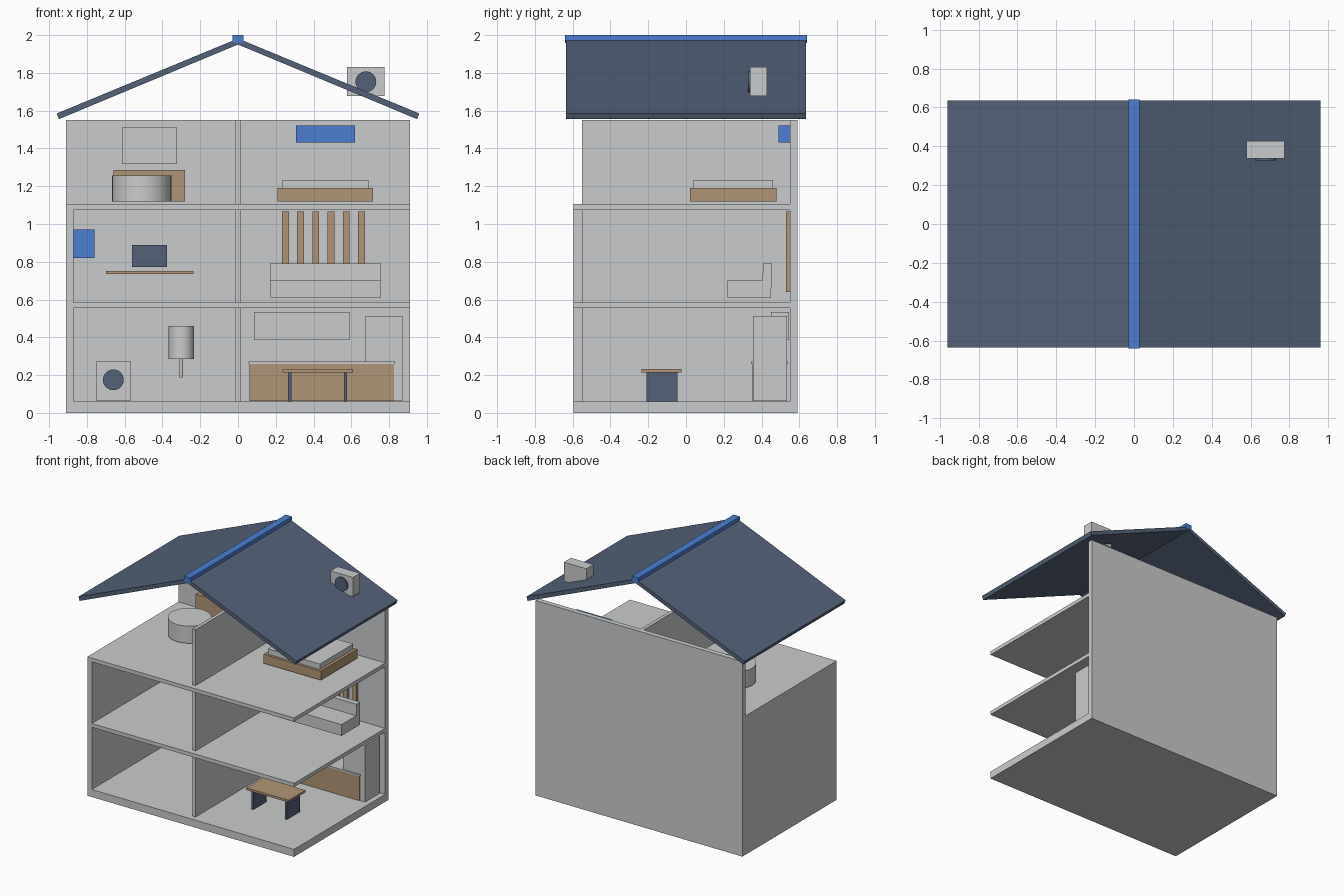
import bpy
import bmesh
from mathutils import Matrix

cube = bpy.data.objects.get("Cube")
if cube:
    bpy.data.objects.remove(cube, do_unlink=True)


def make_material(name, rgb):
    mat = bpy.data.materials.new(name)
    mat.use_nodes = True
    linear = [(c / 255) ** 2.2 for c in rgb] + [1]
    mat.diffuse_color = linear
    mat.node_tree.nodes["Principled BSDF"].inputs["Base Color"].default_value = linear
    return mat


GREY = make_material("light grey", (201, 202, 203))
WOOD = make_material("tan wood", (175, 148, 118))
SLATE = make_material("slate blue grey", (84, 98, 120))
BLUE = make_material("bright blue", (76, 126, 208))


def finish(name, bm, mat):
    bmesh.ops.recalc_face_normals(bm, faces=bm.faces)
    mesh = bpy.data.meshes.new(name)
    bm.to_mesh(mesh)
    bm.free()
    mesh.materials.append(mat)
    obj = bpy.data.objects.new(name, mesh)
    bpy.context.collection.objects.link(obj)
    return obj


def box(name, mat, x, y, z):
    """Box given by its (low, high) range on each axis."""
    bm = bmesh.new()
    bmesh.ops.create_cube(bm, size=1)
    for v in bm.verts:
        v.co = [r[0] if c < 0 else r[1] for c, r in zip(v.co, (x, y, z))]
    return finish(name, bm, mat)


def cylinder(name, mat, centre, radius, length, axis="Z"):
    bm = bmesh.new()
    bmesh.ops.create_cone(bm, cap_ends=True, segments=32, radius1=radius,
                          radius2=radius, depth=length)
    if axis == "Y":
        bmesh.ops.rotate(bm, verts=bm.verts, matrix=Matrix.Rotation(1.5707963, 3, "X"))
    bmesh.ops.translate(bm, verts=bm.verts, vec=centre)
    obj = finish(name, bm, mat)
    bpy.ops.object.select_all(action="DESELECT")
    obj.select_set(True)
    bpy.context.view_layer.objects.active = obj
    bpy.ops.object.shade_smooth_by_angle()
    return obj


def prism(name, mat, profile, axis, low, high):
    """Extrude a 2D profile along X (profile is y, z) or Y (profile is x, z)."""
    bm = bmesh.new()
    ends = []
    for d in (low, high):
        ends.append([bm.verts.new((d, a, b) if axis == "X" else (a, d, b))
                     for a, b in profile])
    bm.faces.new(ends[0])
    bm.faces.new(ends[1])
    n = len(profile)
    for i in range(n):
        j = (i + 1) % n
        bm.faces.new((ends[0][i], ends[0][j], ends[1][j], ends[1][i]))
    return finish(name, bm, mat)


# House shell: open front and open left side
BACK = 0.55
box("ground_slab", GREY, (-0.91, 0.91), (-0.595, 0.59), (0, 0.06))
box("back_wall", GREY, (-0.91, 0.91), (BACK, 0.59), (0.06, 1.55))
box("right_wall", GREY, (-0.91, -0.87), (-0.595, BACK), (0.06, 1.075))
box("middle_floor", GREY, (-0.87, 0.91), (-0.595, BACK), (0.555, 0.585))
box("upper_floor", GREY, (-0.91, 0.91), (-0.595, BACK), (1.075, 1.105))
for level, heights in zip(("ground", "middle", "upper"),
                          ((0.06, 0.555), (0.585, 1.075), (1.105, 1.55))):
    box(level + "_partition", GREY, (-0.015, 0.012), (-0.55, BACK), heights)

# Roof
for side, s in (("left", 1), ("right", -1)):
    slope = [(0, 1.982), (0.96 * s, 1.585), (0.948 * s, 1.555), (0, 1.95)]
    prism(side + "_roof_panel", SLATE, slope, "Y", -0.635, 0.635)
box("roof_ridge", BLUE, (-0.028, 0.028), (-0.64, 0.64), (1.957, 2.0))
box("rooftop_unit", GREY, (0.578, 0.775), (0.338, 0.428), (1.677, 1.83))
cylinder("rooftop_unit_fan", SLATE, (0.677, 0.334, 1.753), 0.055, 0.014, "Y")

# Ground floor, laundry side
box("washing_machine", GREY, (-0.75, -0.57), (0.35, 0.53), (0.062, 0.275))
cylinder("washing_machine_door", SLATE, (-0.66, 0.347, 0.175), 0.055, 0.014, "Y")
cylinder("water_heater", GREY, (-0.3, 0.46, 0.372), 0.067, 0.175)
cylinder("water_heater_pipe", GREY, (-0.3, 0.46, 0.237), 0.009, 0.1)

# Ground floor, kitchen side
box("counter", WOOD, (0.06, 0.825), (0.351, 0.535), (0.062, 0.26))
box("counter_top", GREY, (0.055, 0.83), (0.345, 0.54), (0.26, 0.271))
box("refrigerator", GREY, (0.675, 0.87), (0.354, 0.535), (0.062, 0.514))
box("wall_cabinet", GREY, (0.085, 0.59), (0.45, 0.545), (0.385, 0.535))
box("table_top", WOOD, (0.235, 0.61), (-0.235, -0.025), (0.215, 0.232))
for side, x in (("right", 0.265), ("left", 0.56)):
    box(side + "_table_leg", SLATE, (x, x + 0.017), (-0.21, -0.045), (0.06, 0.215))

# Middle floor, study side
box("desk_shelf", WOOD, (-0.7, -0.235), (0.3, 0.54), (0.736, 0.752))
box("monitor", SLATE, (-0.56, -0.375), (0.43, 0.45), (0.772, 0.89))
box("wall_air_unit", BLUE, (-0.87, -0.76), (0.1, 0.4), (0.82, 0.97))

# Middle floor, lounge side
sofa = [(0.22, 0.61), (0.45, 0.61), (0.455, 0.79), (0.408, 0.79),
        (0.405, 0.7), (0.22, 0.7)]
prism("sofa", GREY, sofa, "X", 0.17, 0.757)
for i in range(6):
    x = 0.233 + 0.0805 * i
    box(f"wall_slat_{i + 1}", WOOD, (x, x + 0.036), (0.53, BACK), (0.64, 1.065))

# Upper floor, bath side
cylinder("bathtub", GREY, (-0.51, 0.12, 1.187), 0.157, 0.137)
box("bath_cabinet", WOOD, (-0.66, -0.28), (0.41, 0.54), (1.118, 1.287))
box("wall_mirror", GREY, (-0.615, -0.323), (0.535, BACK), (1.317, 1.51))

# Upper floor, bedroom side
box("bed_frame", WOOD, (0.21, 0.715), (0.02, 0.48), (1.118, 1.19))
box("mattress", GREY, (0.235, 0.692), (0.04, 0.46), (1.19, 1.233))
box("bedroom_air_unit", BLUE, (0.306, 0.62), (0.49, BACK), (1.432, 1.522))
